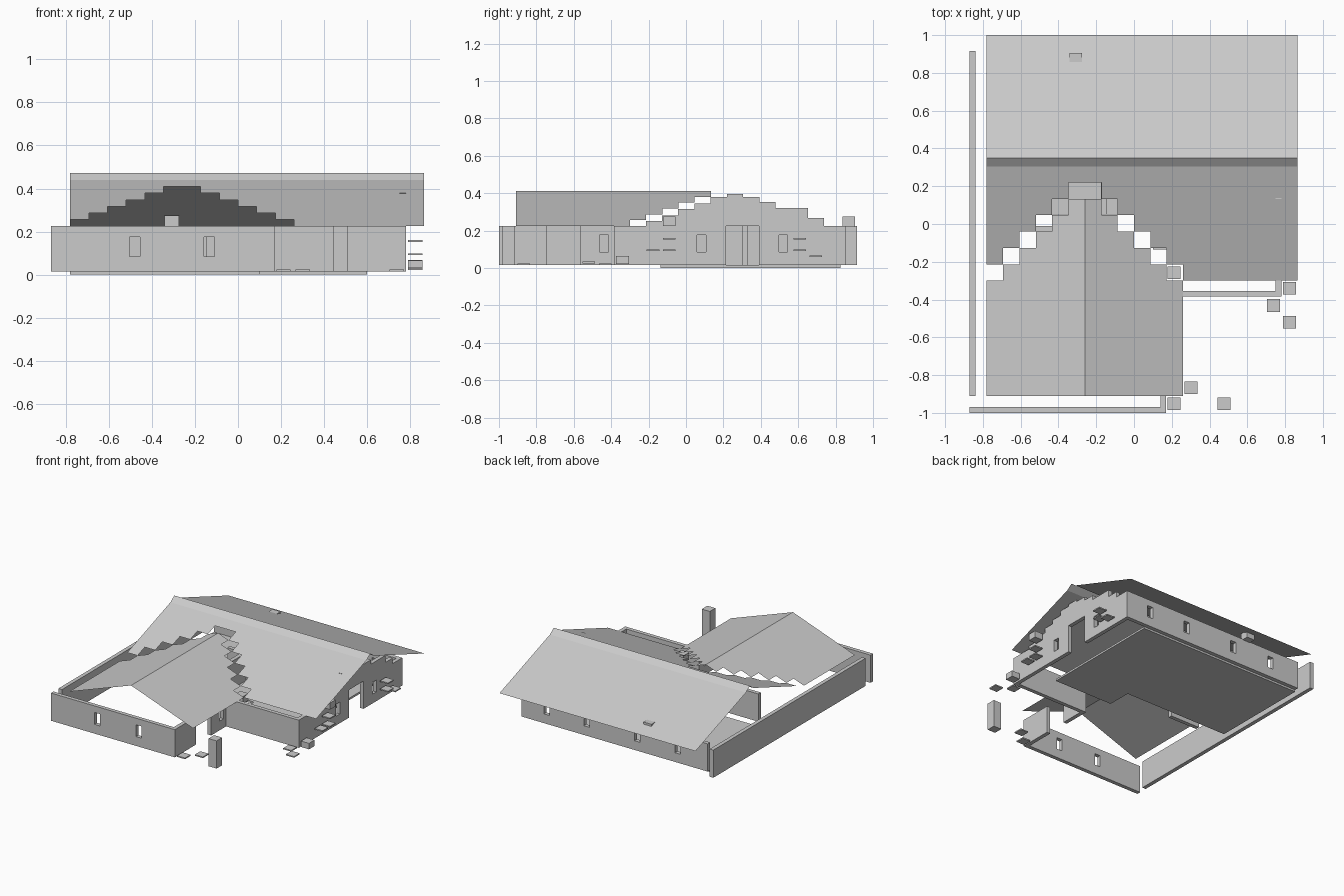
import bpy
import bmesh

if "Cube" in bpy.data.objects:
    bpy.data.objects.remove(bpy.data.objects["Cube"], do_unlink=True)

grey = bpy.data.materials.new("plain_grey")
grey.use_nodes = True
grey.diffuse_color = (0.6, 0.6, 0.6, 1)
grey.node_tree.nodes["Principled BSDF"].inputs["Base Color"].default_value = (0.6, 0.6, 0.6, 1)


def finish(name, bm):
    bmesh.ops.remove_doubles(bm, verts=bm.verts, dist=0.0005)
    mesh = bpy.data.meshes.new(name)
    bm.to_mesh(mesh)
    bm.free()
    mesh.materials.append(grey)
    obj = bpy.data.objects.new(name, mesh)
    bpy.context.collection.objects.link(obj)
    return obj


def add_box(bm, xs, ys, zs):
    verts = bmesh.ops.create_cube(bm, size=1)["verts"]
    for v in verts:
        for i, (lo, hi) in enumerate((xs, ys, zs)):
            v.co[i] = hi if v.co[i] > 0 else lo


def box(name, xs, ys, zs):
    bm = bmesh.new()
    add_box(bm, xs, ys, zs)
    finish(name, bm)


def quad(bm, *points):
    bm.faces.new([bm.verts.new(p) for p in points])


BASE, TOP, THICK = 0.015, 0.225, 0.03
SILL, HEAD = 0.085, 0.175


def wall(name, axis, span, start, windows=(), doors=()):
    """Upright wall along an axis, with window and door openings."""
    bm = bmesh.new()

    def piece(lo, hi, z0, z1):
        across = (start, start + THICK)
        along = (lo, hi)
        add_box(bm, *((along, across) if axis == "x" else (across, along)), (z0, z1))

    holes = [(w - 0.024, w + 0.024, True) for w in windows]
    holes += [(lo, hi, False) for lo, hi in doors]
    at = span[0]
    for lo, hi, is_window in sorted(holes):
        piece(at, lo, BASE, TOP)
        if is_window:
            piece(lo, hi, BASE, SILL)
            piece(lo, hi, HEAD, TOP)
        at = hi
    piece(at, span[1], BASE, TOP)
    finish(name, bm)


# Outer walls
wall("side_boundary_wall", "y", (-0.91, 0.915), -0.87)
wall("front_wall", "x", (-0.87, 0.17), -1.0, windows=(-0.48, -0.133))
wall("wing_side_wall", "y", (-0.97, -0.355), 0.14, windows=(-0.439,), doors=((-0.745, -0.565),))
wall("porch_wall", "x", (0.17, 0.78), -0.385)
wall("back_wall", "x", (-0.78, 0.78), 0.825, windows=(-0.53, -0.19, 0.235, 0.57))
wall("gable_end_wall", "y", (-0.355, 0.825), 0.75, windows=(0.083, 0.52), doors=((0.215, 0.39),))

# Inner walls
wall("inner_wing_wall", "x", (-0.6, -0.35), -0.04)
wall("inner_cross_wall", "y", (0.05, 0.3), -0.175)
wall("inner_long_wall", "x", (-0.3, 0.3), 0.3)

# Stepped gable above the end wall
STEP = 1.04 / 12
bm = bmesh.new()
for i, top in enumerate((0.25, 0.28, 0.315, 0.345, 0.38, 0.395, 0.38, 0.353, 0.32, 0.32, 0.267)):
    lo = -0.215 + i * STEP
    add_box(bm, (0.75, 0.78), (lo, lo + STEP), (TOP, top))
finish("stepped_gable", bm)

# Main roof: stepped front slope, steep ridge cap and plain back slope
LEFT, RIGHT, EAVE = -0.78, 0.865, 0.225
CAP_Y, CAP_Z, RIDGE_Y, RIDGE_Z = 0.305, 0.439, 0.35, 0.473


def main_z(y):
    return EAVE + (y + 0.3) * (CAP_Z - EAVE) / (CAP_Y + 0.3)


bm = bmesh.new()


def slope_strip(x0, x1, y0):
    quad(bm, (x0, y0, main_z(y0)), (x1, y0, main_z(y0)), (x1, CAP_Y, CAP_Z), (x0, CAP_Y, CAP_Z))


for i in range(12):
    x = LEFT + i * STEP
    slope_strip(x, x + STEP, -0.3 + STEP * (min(i, 11 - i) + 1))
slope_strip(0.26, RIGHT, -0.3)
rest = [(CAP_Y, CAP_Z), (RIDGE_Y, RIDGE_Z), (2 * RIDGE_Y - CAP_Y, CAP_Z), (1.0, EAVE)]
for (ya, za), (yb, zb) in zip(rest, rest[1:]):
    quad(bm, (LEFT, ya, za), (RIGHT, ya, za), (RIGHT, yb, zb), (LEFT, yb, zb))
finish("main_roof", bm)

# Front wing roof with a stepped rear edge
bm = bmesh.new()
for i in range(12):
    k = min(i, 11 - i)
    x0, x1 = LEFT + i * STEP, LEFT + (i + 1) * STEP
    low, high = EAVE + k * 0.031, EAVE + (k + 1) * 0.031
    z0, z1 = (low, high) if i < 6 else (high, low)
    end = -0.3 + STEP * k
    quad(bm, (x0, -0.91, z0), (x1, -0.91, z1), (x1, end, z1), (x0, end, z0))
finish("wing_roof", bm)

# Floors
box("main_floor", (-0.78, 0.6), (0.05, 0.825), (0, BASE))
box("hall_floor", (0.1, 0.6), (-0.135, 0.05), (0, BASE))

# Porch post and small blocks
SIZE = 0.067


def block(name, x, y, z, height):
    box(name, (x, x + SIZE), (y, y + SIZE), (z, z + height))


block("porch_post", 0.443, -0.985, BASE, 0.21)
block("roof_vent", -0.342, 0.837, 0.22, 0.055)
block("end_wall_lamp", 0.79, -0.122, 0.225, 0.05)
block("corner_block", 0.178, -0.292, 0.17, 0.055)
block("low_block", 0.79, -0.373, 0.02, 0.045)

# Flat stepping plates and shelves
for x, y, z in (
    (0.178, -0.985, 0.015), (0.268, -0.9, 0.015), (0.705, -0.465, 0.015),
    (0.79, -0.553, 0.025), (0.79, -0.122, 0.152), (0.79, -0.21, 0.09),
    (0.79, -0.122, 0.09), (0.79, 0.575, 0.152), (0.79, 0.575, 0.09),
    (0.79, 0.66, 0.058),
):
    block("flat_plate", x, y, z, 0.009)
